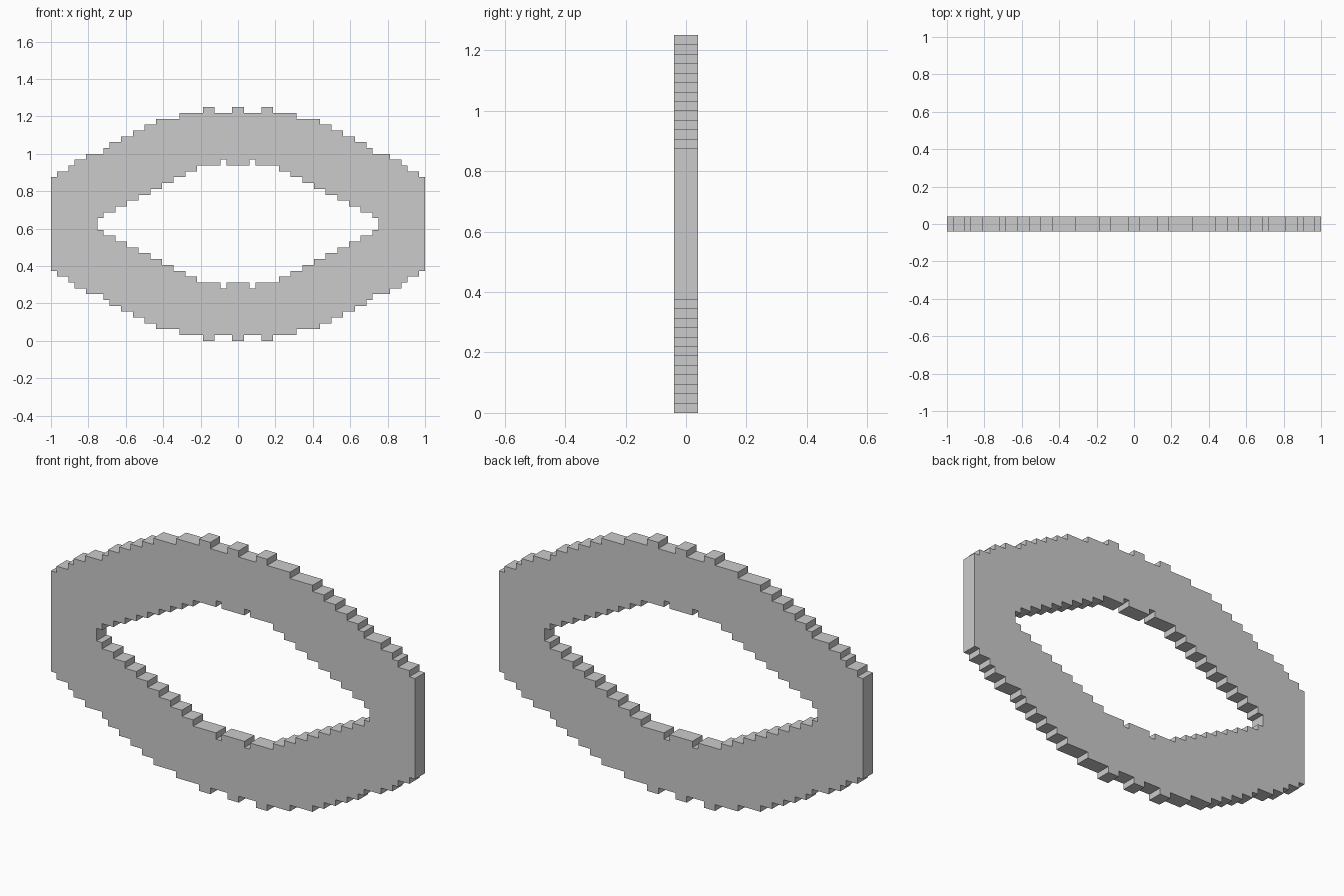
import bpy
import bmesh

if "Cube" in bpy.data.objects:
    bpy.data.objects.remove(bpy.data.objects["Cube"])

CELL = 2 / 64        # the ring is stepped on a 64 x 40 grid
HALF_DEPTH = 0.039
CENTRE_Z = 0.625


def staircase(start, widths, level):
    """Quarter outline: starting bumps, then one step down per half-width."""
    pts = list(start)
    for w in widths:
        pts += [(w, level), (w, level - 1)]
        level -= 1
    return pts[:-1]


def mirrored_loop(quarter):
    """Mirror a quarter outline in z, then in x, to close the loop."""
    right = quarter + [(x, -z) for x, z in reversed(quarter)]
    return right + [(-x, z) for x, z in reversed(right)]


# Outer edge with three teeth at top and bottom
outer = mirrored_loop(staircase(
    [(1, 20), (1, 19), (4, 19), (4, 20), (6, 20), (6, 19)],
    [10, 14, 16, 18, 20, 22, 23, 26, 28, 29, 31, 32], 19))

# Lens-shaped opening with two notches at top and bottom
inner = mirrored_loop(staircase(
    [(2, 10), (2, 11), (3, 11), (3, 10)],
    [7, 9, 11, 13, 15, 17, 19, 21, 23, 24], 10))

# Fill between the two outlines and extrude through the thickness
bm = bmesh.new()
edges = []
for loop in (outer, inner):
    vs = [bm.verts.new((x * CELL, -HALF_DEPTH, CENTRE_Z + z * CELL)) for x, z in loop]
    edges += [bm.edges.new((vs[i - 1], vs[i])) for i in range(len(vs))]
bmesh.ops.triangle_fill(bm, edges=edges, use_beauty=True, normal=(0, -1, 0))
front = bm.faces[:]
ext = bmesh.ops.extrude_face_region(bm, geom=front, use_keep_orig=True)
bmesh.ops.translate(bm, vec=(0, 2 * HALF_DEPTH, 0),
                    verts=[g for g in ext["geom"] if isinstance(g, bmesh.types.BMVert)])
bmesh.ops.recalc_face_normals(bm, faces=bm.faces[:])

mesh = bpy.data.meshes.new("stepped_ring")
bm.to_mesh(mesh)
bm.free()
bpy.context.collection.objects.link(bpy.data.objects.new("stepped_ring", mesh))
